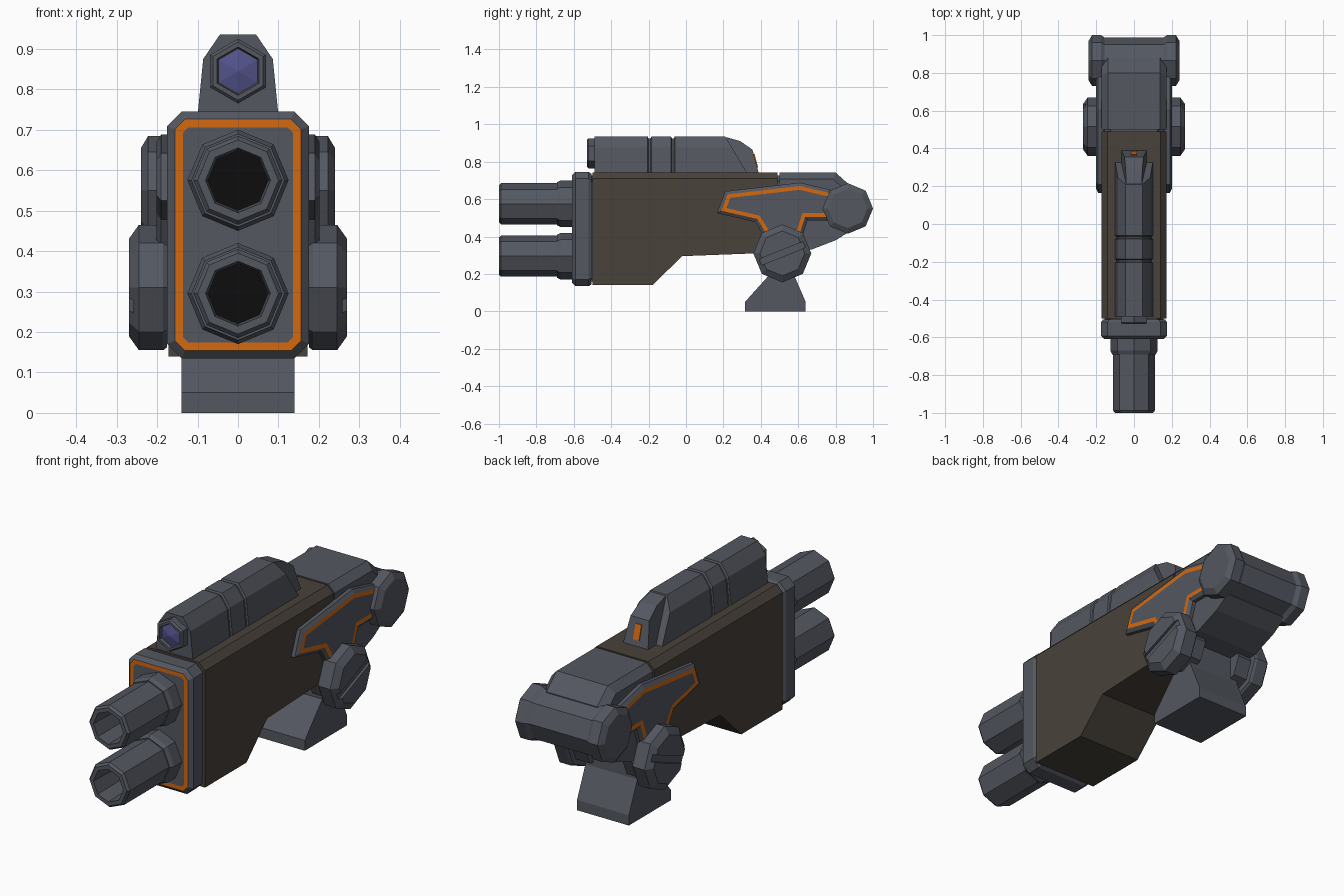
import bpy, bmesh, math
from mathutils import Matrix

if "Cube" in bpy.data.objects:
    bpy.data.objects.remove(bpy.data.objects["Cube"])


def material(name, rgb):
    m = bpy.data.materials.new(name)
    m.diffuse_color = (*rgb, 1)
    m.use_nodes = True
    m.node_tree.nodes["Principled BSDF"].inputs["Base Color"].default_value = m.diffuse_color
    return m


GREY = material("gunmetal grey", (0.088, 0.096, 0.118))
BROWN = material("dark brown", (0.066, 0.054, 0.042))
ORANGE = material("orange", (0.65, 0.14, 0.005))
PURPLE = material("lens purple", (0.085, 0.085, 0.26))
BLACK = material("bore black", (0.004, 0.004, 0.004))


def finish(name, bm, mats):
    bmesh.ops.recalc_face_normals(bm, faces=bm.faces)
    me = bpy.data.meshes.new(name)
    bm.to_mesh(me)
    bm.free()
    for m in mats:
        me.materials.append(m)
    ob = bpy.data.objects.new(name, me)
    bpy.context.collection.objects.link(ob)
    return ob


def loft(axis, rings):
    """Skin a list of (t, [(a, b), ...]) sections along X or Y; returns bmesh and end cap."""
    bm = bmesh.new()
    rows = []
    for t, pts in rings:
        rows.append([bm.verts.new((t, a, b) if axis == 'X' else (a, t, b)) for a, b in pts])
    n = len(rows[0])
    for r0, r1 in zip(rows, rows[1:]):
        for i in range(n):
            bm.faces.new((r0[i], r0[(i + 1) % n], r1[(i + 1) % n], r1[i]))
    bm.faces.new(rows[0])
    cap = bm.faces.new(rows[-1])
    bmesh.ops.recalc_face_normals(bm, faces=bm.faces)
    return bm, cap


def ngon(c, r, n=8, turn=0.0):
    return [(c[0] + r * math.cos(turn + math.tau * i / n),
             c[1] + r * math.sin(turn + math.tau * i / n)) for i in range(n)]


def turned(name, axis, c, steps, mats, n=8, turn=0.0):
    bm, cap = loft(axis, [(t, ngon(c, r, n, turn)) for t, r in steps])
    cap.material_index = len(mats) - 1
    return finish(name, bm, mats)


def slab(name, profile, half, mat, chamfer=0.0, above=9.0):
    """Side profile extruded across x, lengthwise edges above a height chamfered."""
    bm, _ = loft('X', [(-half, profile), (half, profile)])
    if chamfer:
        edges = [e for e in bm.edges if abs(e.verts[0].co.x - e.verts[1].co.x) < 1e-5
                 and min(v.co.z for v in e.verts) > above]
        bmesh.ops.bevel(bm, geom=edges, offset=chamfer, segments=1, profile=0.5, affect='EDGES')
    return finish(name, bm, [mat])


def framed(bm, cap, rim, band, drop):
    """Inset an end face twice: bevelled rim, then an orange band."""
    bmesh.ops.inset_region(bm, faces=[cap], thickness=rim, depth=drop, use_even_offset=True)
    ring = bmesh.ops.inset_region(bm, faces=[cap], thickness=band, use_even_offset=True)
    for f in ring["faces"]:
        f.material_index = 1


def mirror_x(ob):
    ob.modifiers.new("mirror", 'MIRROR').use_axis[0] = True


def cut_rect(hx, z0, z1, c):
    return [(-hx + c, z0), (hx - c, z0), (hx, z0 + c), (hx, z1 - c),
            (hx - c, z1), (-hx + c, z1), (-hx, z1 - c), (-hx, z0 + c)]


# main housing
slab("main_body", [(-0.50, 0.14), (-0.18, 0.14), (-0.02, 0.295), (0.37, 0.31),
                   (0.49, 0.33), (0.49, 0.742), (-0.50, 0.742)], 0.172, BROWN, 0.032, 0.73)
slab("inner_core", [(-0.53, 0.16), (-0.49, 0.16), (0, 0.34), (0.52, 0.34),
                    (0.52, 0.725), (-0.53, 0.725)], 0.155, GREY, 0.03, 0.72)
slab("rear_block", [(0.50, 0.32), (0.67, 0.33), (0.80, 0.38), (0.88, 0.43), (0.88, 0.67),
                    (0.80, 0.742), (0.50, 0.742)], 0.172, GREY, 0.035, 0.66)

# front collar with orange frame
collar = cut_rect(0.175, 0.135, 0.745, 0.036)
collar_back = cut_rect(0.165, 0.145, 0.735, 0.034)
bm, cap = loft('Y', [(-0.505, collar_back), (-0.52, collar), (-0.592, collar)])
framed(bm, cap, 0.019, 0.02, 0.018)
finish("front_collar", bm, [GREY, ORANGE])

# twin barrels with black bores
for label, z in (("upper", 0.575), ("lower", 0.295)):
    turned(label + "_barrel", 'Y', (0, z),
           [(-0.58, 0.125), (-0.67, 0.125), (-0.69, 0.115), (-0.69, 0.11), (-0.988, 0.11),
            (-1.0, 0.1), (-1.0, 0.08), (-0.82, 0.075)], [GREY, BLACK])

# scope housing with two grooves and a slanted rear
half = [(0.100, 0.735), (0.086, 0.875), (0.045, 0.935)]
outline = half + [(-x, z) for x, z in reversed(half)]


def section(s):
    return [(x * s, 0.735 + (z - 0.735) * s) for x, z in outline]


bm, _ = loft('Y', [(y, section(s)) for y, s in (
    (-0.49, 1), (-0.205, 1), (-0.2, 0.94), (-0.19, 0.94), (-0.185, 1), (-0.08, 1),
    (-0.075, 0.94), (-0.065, 0.94), (-0.06, 1), (0.21, 1))])
for v in bm.verts:
    if v.co.y > 0.2:
        v.co.y += 0.6 * (0.935 - v.co.z)
finish("scope_housing", bm, [GREY])

# scope tail and its orange sight slot
tail = slab("scope_tail", [(0.15, 0.735), (0.39, 0.735), (0.355, 0.865), (0.29, 0.91),
                           (0.22, 0.93), (0.15, 0.93)], 0.068, GREY)
for v in tail.data.vertices:
    v.co.x *= 1 - 0.4 * (v.co.z - 0.735) / 0.2
slab("sight_slot", [(0.37, 0.77), (0.3855, 0.77), (0.367, 0.84), (0.35, 0.84)], 0.016, ORANGE)

# scope lens
turned("lens_rim", 'Y', (0, 0.845), [(-0.47, 0.08), (-0.522, 0.08), (-0.53, 0.072),
                                     (-0.53, 0.06), (-0.515, 0.056)], [GREY], 6, math.pi / 2)
turned("lens", 'Y', (0, 0.845), [(-0.51, 0.054), (-0.518, 0.054), (-0.53, 0.002)],
       [PURPLE], 6, math.pi / 2)

# side plates with orange inlay
plate = [(0.165, 0.525), (0.21, 0.642), (0.61, 0.688), (0.86, 0.63), (0.86, 0.487),
         (0.65, 0.487), (0.615, 0.38), (0.43, 0.38), (0.37, 0.478)]
bm, cap = loft('X', [(0.16, plate), (0.19, plate)])
framed(bm, cap, 0.018, 0.02, 0.012)
mirror_x(finish("side_plate", bm, [GREY, ORANGE]))

# slotted pivot discs
disc = turned("pivot_disc", 'X', (0.515, 0.31), [(0.10, 0.12), (0.175, 0.12), (0.175, 0.148),
              (0.185, 0.155), (0.245, 0.155), (0.27, 0.12)], [GREY])
bm = bmesh.new()
bmesh.ops.create_cube(bm, size=1, matrix=Matrix.Translation((0.278, 0.515, 0.31))
                      @ Matrix.Rotation(math.radians(22), 4, 'X')
                      @ Matrix.Diagonal((0.04, 0.5, 0.034, 1)))
cutter = finish("slot_cutter", bm, [GREY])
cutter.hide_render = True
cutter.hide_viewport = True
cut = disc.modifiers.new("slot", 'BOOLEAN')
cut.operation = 'DIFFERENCE'
cut.object = cutter
cut.solver = 'EXACT'
mirror_x(disc)

# rear cross drum
side = [(0.24, 0.105), (0.222, 0.135), (0.175, 0.135), (0.155, 0.122)]
turned("rear_drum", 'X', (0.865, 0.55),
       [(-x, r) for x, r in side] + side[::-1], [GREY])

# mounting foot
slab("mount_foot", [(0.315, 0), (0.64, 0), (0.64, 0.05), (0.575, 0.2), (0.575, 0.36),
                    (0.45, 0.36), (0.45, 0.2), (0.315, 0.05)], 0.14, GREY)
